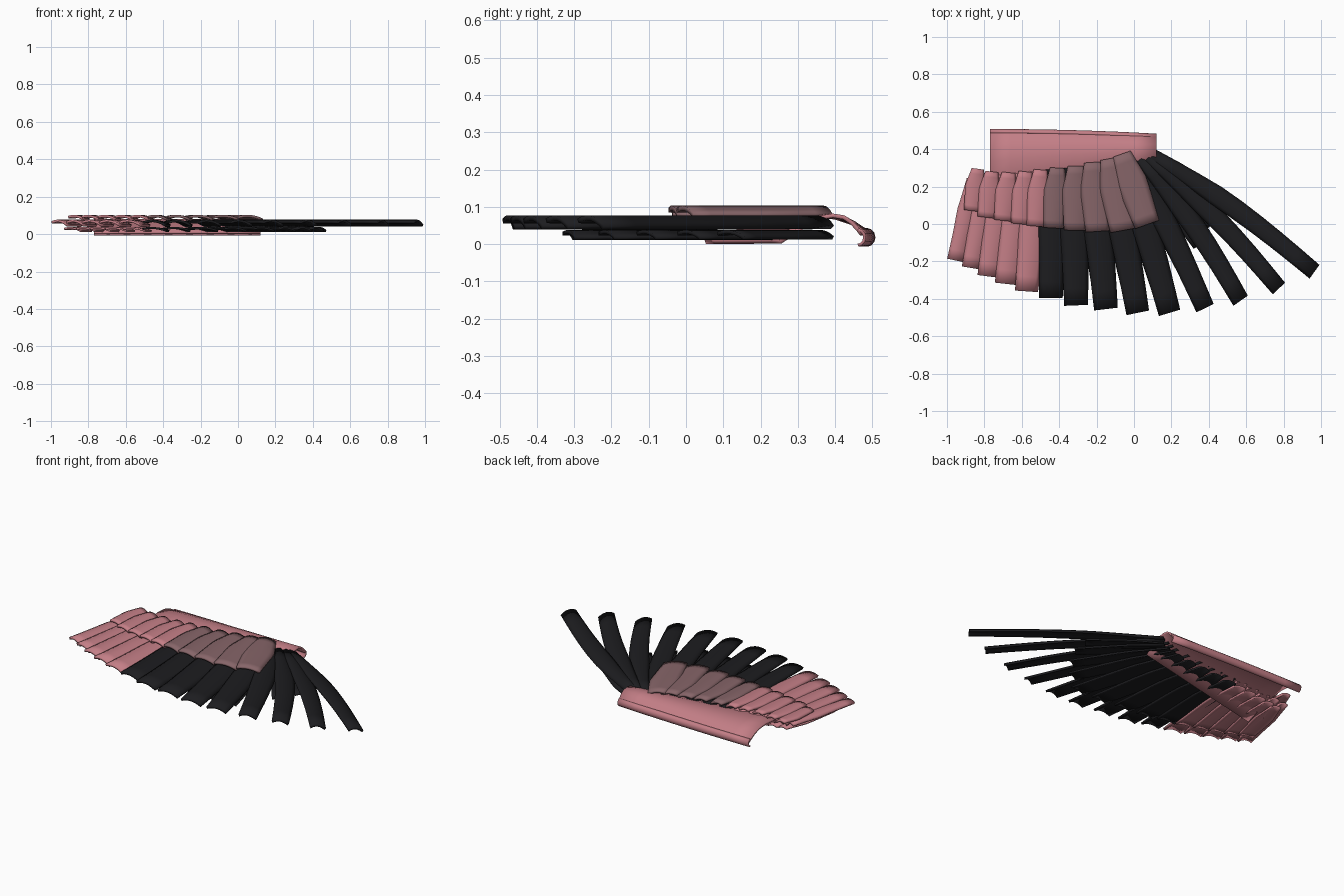
import bpy, bmesh, math
from mathutils import Vector

if "Cube" in bpy.data.objects:
    bpy.data.objects.remove(bpy.data.objects["Cube"])

def material(name, rgb):
    m = bpy.data.materials.new(name)
    m.diffuse_color = (*rgb, 1)
    m.use_nodes = True
    m.node_tree.nodes["Principled BSDF"].inputs["Base Color"].default_value = m.diffuse_color
    return m

PINK = material("pink", (0.55, 0.21, 0.24))
MAUVE = material("mauve", (0.24, 0.13, 0.14))
BLACK = material("black", (0.012, 0.012, 0.014))

def sheet(name, point, nu, nv, thick, mat):
    """Curved sheet from point(u, v), solidified downwards."""
    bm = bmesh.new()
    g = [[bm.verts.new(point(i / nu, j / nv)) for j in range(nv + 1)] for i in range(nu + 1)]
    for i in range(nu):
        for j in range(nv):
            bm.faces.new((g[i][j], g[i + 1][j], g[i + 1][j + 1], g[i][j + 1]))
    me = bpy.data.meshes.new(name)
    bm.to_mesh(me)
    bm.free()
    ob = bpy.data.objects.new(name, me)
    bpy.context.collection.objects.link(ob)
    me.materials.append(mat)
    sol = ob.modifiers.new("thickness", 'SOLIDIFY')
    sol.thickness, sol.offset = thick, -1
    bpy.ops.object.select_all(action='DESELECT')
    ob.select_set(True)
    bpy.context.view_layer.objects.active = ob
    bpy.ops.object.shade_smooth_by_angle(angle=math.radians(40))
    return ob

def feather(name, root, tip, width, z, mat, camber=0.017, roll=0.009, bend=0.0, thick=0.013):
    r, t = Vector(root), Vector(tip)
    d = t - r
    side = Vector((-d.y, d.x)).normalized()
    def point(u, v):
        s = 2 * v - 1
        prof = 0.6 + 0.4 * min(1, u / 0.4) if u < 0.4 else 1 - 0.18 * (u - 0.4) / 0.6
        p = r + d * u + side * (s * width / 2 * prof + bend * math.sin(math.pi * u))
        return (p.x, p.y, z + camber * (1 - s * s) - roll * s)
    return sheet(name, point, 8, 6, thick, mat)

# long flight feathers and the shorter row beneath them
flight = [  # root x, tip x, tip y, width
    (0.10, 0.965, -0.255, .11), (0.08, 0.775, -0.345, .11), (0.04, 0.57, -0.41, .115),
    (0.0, 0.38, -0.45, .125), (-0.05, 0.19, -0.475, .145), (-0.14, 0.02, -0.475, .15),
    (-0.24, -0.15, -0.455, .155), (-0.34, -0.31, -0.435, .155), (-0.44, -0.445, -0.395, .155),
    (-0.53, -0.575, -0.36, .15), (-0.62, -0.685, -0.32, .145), (-0.71, -0.78, -0.28, .14),
    (-0.79, -0.87, -0.235, .125), (-0.86, -0.953, -0.195, .115)]
for i, (rx, tx, ty, w) in enumerate(flight):
    root, tip = Vector((rx, 0.37 - 0.01 * i)), Vector((tx, ty))
    mat = BLACK if i < 9 else PINK
    feather(f"flight_feather_{i + 1}", root, tip, w, 0.059, mat, bend=0.025 if i < 3 else 0.008)
    f = min(0.8, 0.4 + 0.1 * i)
    shift = Vector((0.05 * max(0, i - 8) / 5, 0))
    feather(f"under_feather_{i + 1}", root + shift, root.lerp(tip, f) + shift,
            w, 0.027, mat, camber=0.010, roll=0.006, thick=0.01)

# covert feathers over the roots
coverts = [  # root x, root y, tip x, tip y, width
    (-.835, .295, -.865, .07, .11), (-.76, .28, -.79, .035, .115), (-.67, .275, -.70, .018, .12),
    (-.58, .28, -.61, 0, .12), (-.50, .29, -.525, -.012, .12), (-.41, .30, -.43, -.022, .13),
    (-.31, .31, -.315, -.034, .145), (-.22, .33, -.195, -.04, .155),
    (-.13, .35, -.06, -.035, .165), (-.065, .375, .07, -.003, .165)]
for i, (rx, ry, tx, ty, w) in enumerate(coverts):
    feather(f"covert_feather_{i + 1}", (rx, ry), (tx, ty), w, 0.09,
            PINK if i < 5 else MAUVE, camber=0.012, roll=0.007)

# arched leading-edge shell; its rear edge dips below the feathers
arch = [(0, .030), (.04, .042), (.12, .062), (.22, .077), (.36, .082),
        (.52, .076), (.68, .058), (.84, .034), (1, .011)]
def shell(u, v):
    x = -0.77 + 0.89 * u
    front, back = 0.5 - 0.025 * u * u, 0.05 + 0.2 * u
    s, z = arch[round((1 - v) * 8)]
    return (x, front + (back - front) * s, z)
edge = sheet("leading_edge", shell, 8, 8, 0.011, PINK)
# rounded lip along the front of the shell
def lip(u, v):
    a = math.pi * (0.5 - v)
    return (-0.77 + 0.89 * u, 0.485 - 0.025 * u * u + 0.015 * math.cos(a), 0.018 - 0.017 * math.sin(a))
sheet("leading_lip", lip, 8, 6, 0.008, PINK)
